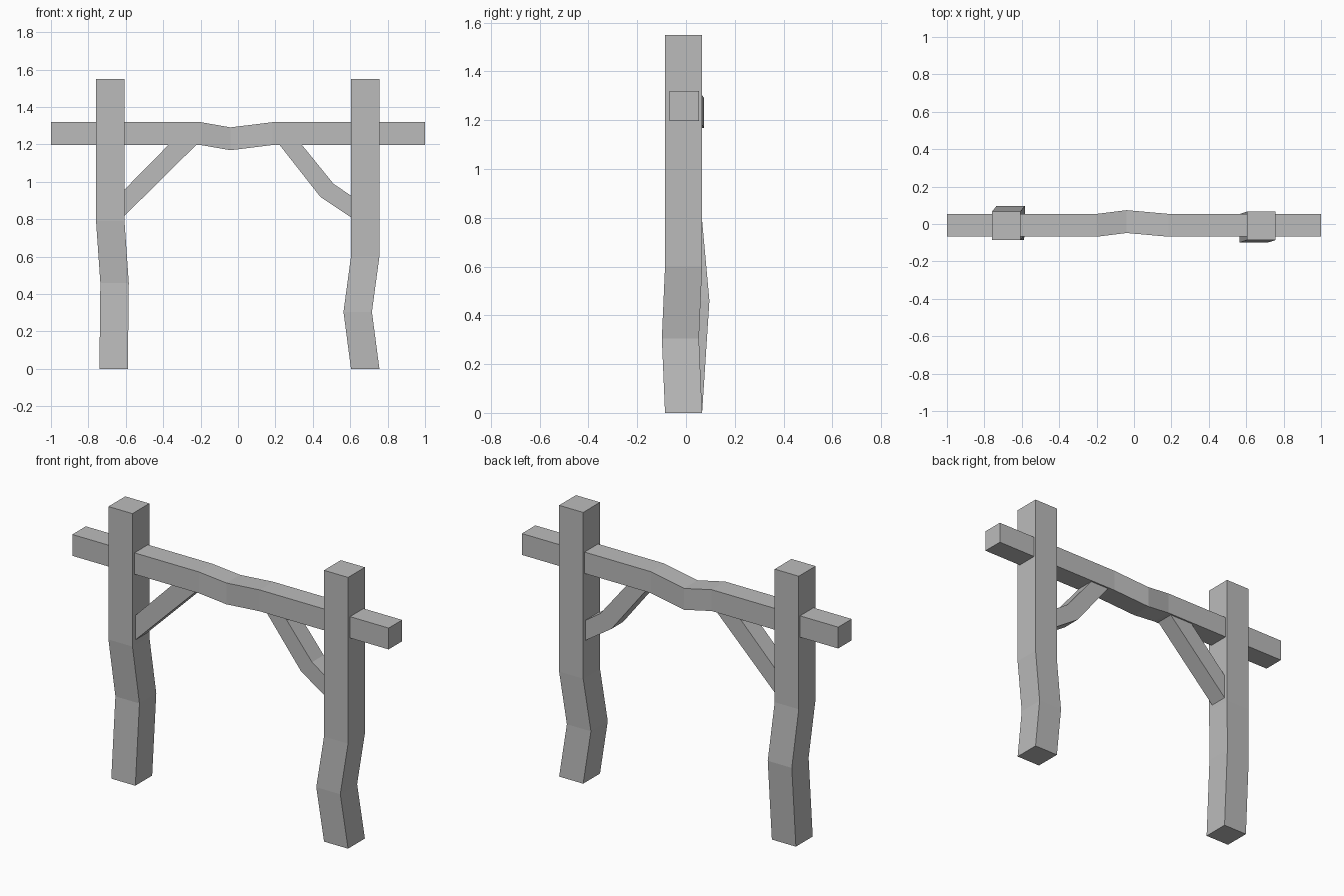
import bpy
import bmesh
from mathutils import Vector

if "Cube" in bpy.data.objects:
    bpy.data.objects.remove(bpy.data.objects["Cube"], do_unlink=True)

GREY = (0.5, 0.5, 0.5, 1.0)
mat = bpy.data.materials.new("weathered grey")
mat.use_nodes = True
mat.diffuse_color = GREY
mat.node_tree.nodes["Principled BSDF"].inputs["Base Color"].default_value = GREY


def loft(name, sections):
    """Join matching rings of points into a closed, flat-shaded solid."""
    bm = bmesh.new()
    rings = [[bm.verts.new(p) for p in ring] for ring in sections]
    n = len(rings[0])
    for a, b in zip(rings, rings[1:]):
        for i in range(n):
            j = (i + 1) % n
            bm.faces.new((a[i], a[j], b[j], b[i]))
    bm.faces.new(rings[0])
    bm.faces.new(rings[-1])
    bmesh.ops.recalc_face_normals(bm, faces=bm.faces)
    mesh = bpy.data.meshes.new(name)
    bm.to_mesh(mesh)
    bm.free()
    mesh.materials.append(mat)
    obj = bpy.data.objects.new(name, mesh)
    bpy.context.collection.objects.link(obj)
    return obj


def square(centre, u, v, size):
    """Square ring around a centre, spanned by the axes u and v."""
    h = size / 2
    return [Vector(centre) + u * (a * h) + v * (b * h)
            for a, b in ((-1, -1), (1, -1), (1, 1), (-1, 1))]


X, Y, Z = Vector((1, 0, 0)), Vector((0, 1, 0)), Vector((0, 0, 1))

# Crooked posts: centre points from the ground to the top
posts = {
    "right_post": [(-0.665, -0.01, 0), (-0.66, 0.02, 0.46),
                   (-0.683, -0.01, 0.79), (-0.683, -0.01, 1.55)],
    "left_post": [(0.68, -0.01, 0), (0.64, -0.023, 0.305),
                  (0.68, -0.01, 0.6), (0.68, -0.01, 1.55)],
}
for name, path in posts.items():
    loft(name, [square(p, X, Y, 0.152) for p in path])

# Crossbeam with a sag near the middle
beam_path = [(-1, -0.007, 1.258), (-0.2, -0.007, 1.258), (-0.04, 0.013, 1.23),
             (0.185, -0.007, 1.258), (1, -0.007, 1.258)]
loft("crossbeam", [square(p, Y, Z, 0.122) for p in beam_path])

# Diagonal braces: pairs of lower and upper edge points, ends let into the timbers
braces = {
    "right_brace": [((-0.68, 0.746), (-0.68, 0.884)),
                    ((-0.16, 1.26), (-0.31, 1.26))],
    "left_brace": [((0.68, 0.76), (0.68, 0.874)),
                   ((0.44, 0.92), (0.51, 0.99)),
                   ((0.173, 1.26), (0.291, 1.26))],
}
FRONT, BACK = -0.06, 0.045
for name, pairs in braces.items():
    loft(name, [[(lo[0], FRONT, lo[1]), (lo[0], BACK, lo[1]),
                 (hi[0], BACK, hi[1]), (hi[0], FRONT, hi[1])]
                for lo, hi in pairs])
